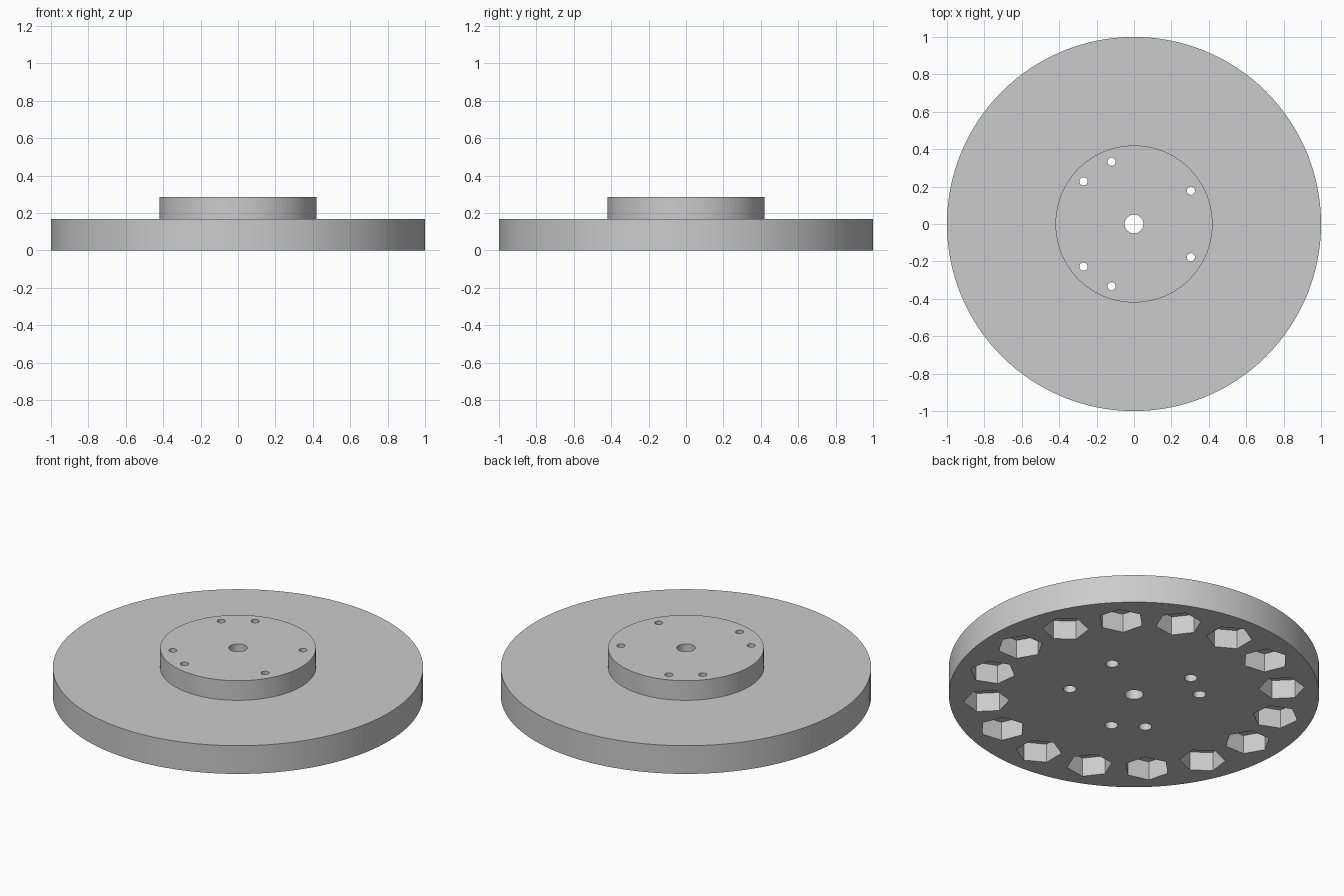
import bpy, bmesh, math
from mathutils import Matrix, Vector

if "Cube" in bpy.data.objects:
    bpy.data.objects.remove(bpy.data.objects["Cube"])

DISC_TOP, HUB_TOP = 0.168, 0.285
SEGMENTS = 128

grey = bpy.data.materials.new("machined grey")
grey.diffuse_color = (0.6, 0.6, 0.6, 1)
grey.use_nodes = True
grey.node_tree.nodes["Principled BSDF"].inputs["Base Color"].default_value = grey.diffuse_color


def make_object(name, bm):
    bmesh.ops.recalc_face_normals(bm, faces=bm.faces)
    mesh = bpy.data.meshes.new(name)
    bm.to_mesh(mesh)
    bm.free()
    mesh.materials.append(grey)
    obj = bpy.data.objects.new(name, mesh)
    bpy.context.collection.objects.link(obj)
    return obj


def make_cutter(name, centres, radius, sides, z0, z1):
    """Upright prisms, each with one corner pointing radially outwards."""
    bm = bmesh.new()
    for x, y in centres:
        turn = math.atan2(y, x)
        rings = [[bm.verts.new((x + radius * math.cos(turn + k * math.tau / sides),
                                y + radius * math.sin(turn + k * math.tau / sides), z))
                  for k in range(sides)] for z in (z0, z1)]
        bm.faces.new(rings[0])
        bm.faces.new(rings[1])
        for k in range(sides):
            n = (k + 1) % sides
            bm.faces.new((rings[0][k], rings[0][n], rings[1][n], rings[1][k]))
    cutter = make_object(name, bm)
    cutter.hide_render = True
    cutter.hide_viewport = True
    return cutter


# Stepped disc with raised hub and centre bore, turned from one closed profile
profile = [(0.05, 0), (1, 0), (1, DISC_TOP), (0.42, DISC_TOP),
           (0.42, HUB_TOP), (0.05, HUB_TOP)]
bm = bmesh.new()
rings = []
for s in range(SEGMENTS):
    a = math.tau * s / SEGMENTS
    rings.append([bm.verts.new((r * math.cos(a), r * math.sin(a), z)) for r, z in profile])
for s in range(SEGMENTS):
    here, there = rings[s], rings[(s + 1) % SEGMENTS]
    for i in range(len(profile)):
        j = (i + 1) % len(profile)
        bm.faces.new((here[i], there[i], there[j], here[j]))
disc = make_object("stepped_disc", bm)

# Ring of hexagonal pockets in the underside
pockets = [(0.8 * math.cos(k * math.tau / 16), 0.8 * math.sin(k * math.tau / 16))
           for k in range(16)]
# Bolt holes, mirrored front to back, wider through the disc than through the hub
bolts = [(x, y * side) for x, y in ((0.304, 0.178), (-0.27, 0.228), (-0.12, 0.333))
         for side in (1, -1)]

cutters = [
    make_cutter("hex_pocket_cutter", pockets, 0.124, 6, -0.05, 0.112),
    make_cutter("counterbore_cutter", bolts, 0.035, 32, -0.05, DISC_TOP - 0.003),
    make_cutter("bolt_hole_cutter", bolts, 0.022, 32, -0.06, HUB_TOP + 0.05),
]
for cutter in cutters:
    cut = disc.modifiers.new(cutter.name, 'BOOLEAN')
    cut.operation = 'DIFFERENCE'
    cut.solver = 'EXACT'
    cut.object = cutter

# Bake the cuts, drop the cutters, then smooth the round walls
bpy.context.view_layer.objects.active = disc
disc.select_set(True)
for cutter in cutters:
    bpy.ops.object.modifier_apply(modifier=cutter.name)
for cutter in cutters:
    bpy.data.objects.remove(cutter)
bpy.ops.object.shade_smooth_by_angle(angle=math.radians(30))
